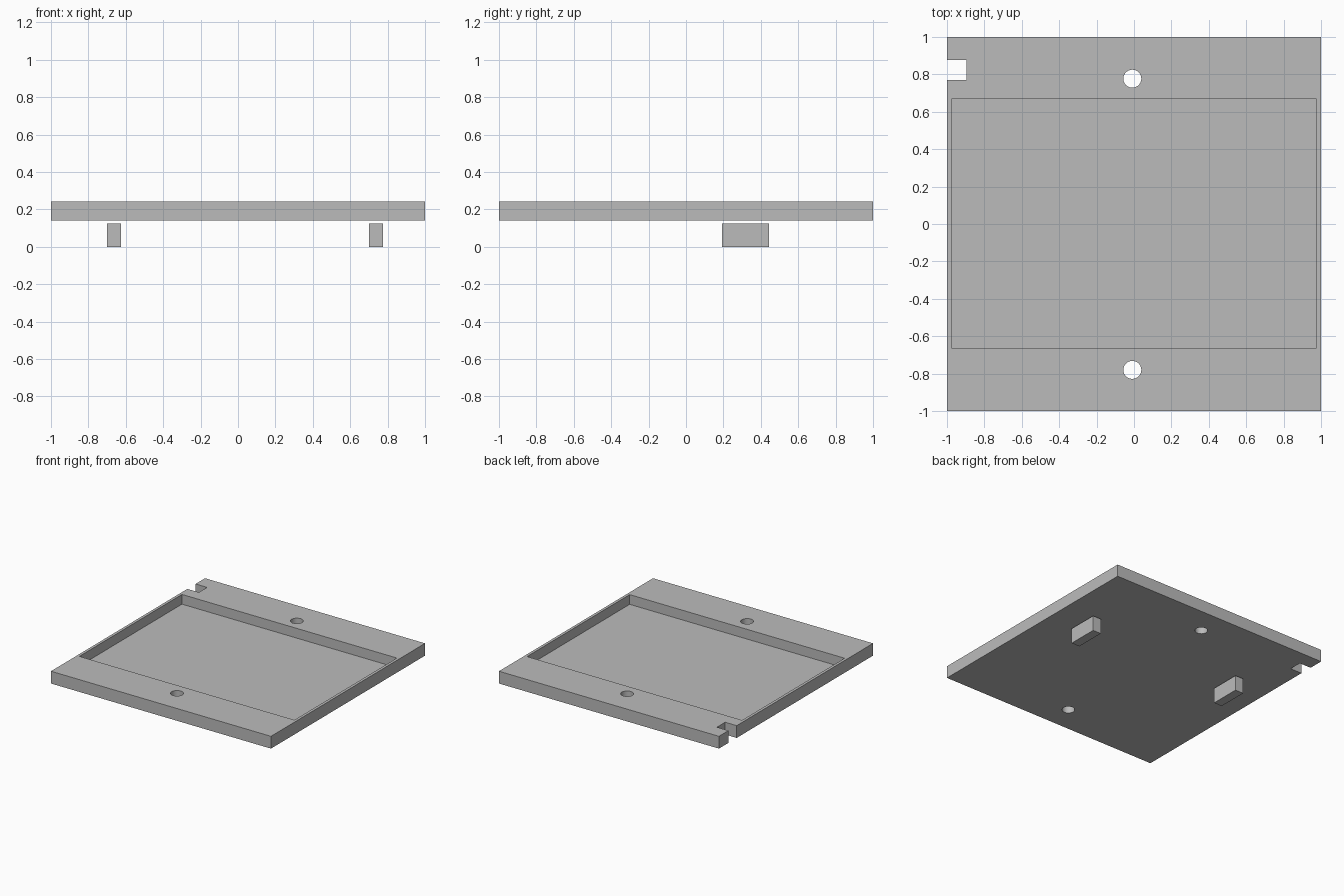
import bpy
from mathutils import Vector

cube = bpy.data.objects.get("Cube")
if cube:
    bpy.data.objects.remove(cube, do_unlink=True)

grey = bpy.data.materials.new("plain grey")
grey.use_nodes = True
colour = (0.5, 0.5, 0.5, 1)
grey.diffuse_color = colour
grey.node_tree.nodes["Principled BSDF"].inputs["Base Color"].default_value = colour


def box(name, low, high):
    low, high = Vector(low), Vector(high)
    bpy.ops.mesh.primitive_cube_add(size=1, location=(low + high) / 2)
    ob = bpy.context.object
    ob.name = name
    ob.scale = high - low
    bpy.ops.object.transform_apply(location=False, rotation=False, scale=True)
    ob.data.materials.append(grey)
    return ob


def cut(target, cutter):
    mod = target.modifiers.new(cutter.name, "BOOLEAN")
    mod.operation = "DIFFERENCE"
    mod.solver = "EXACT"
    mod.object = cutter
    cutter.hide_render = True
    cutter.hide_set(True)


BOTTOM, TOP, FLOOR = 0.142, 0.243, 0.163

# Square base plate
plate = box("base_plate", (-1, -1, BOTTOM), (1, 1, TOP))

# Wide recess and edge notch
cut(plate, box("recess_cutter", (-0.977, -0.664, FLOOR), (0.977, 0.668, 0.4)))
cut(plate, box("notch_cutter", (-1.1, 0.77, 0), (-0.895, 0.877, 0.4)))

# Round through holes at front and back
for side, y in (("front", -0.78), ("back", 0.777)):
    bpy.ops.mesh.primitive_cylinder_add(vertices=48, radius=0.048, depth=0.6,
                                        location=(-0.009, y, 0.2))
    drill = bpy.context.object
    drill.name = side + "_hole_cutter"
    drill.data.materials.append(grey)
    cut(plate, drill)

# Bake the cuts, then remove the cutters
bpy.context.view_layer.objects.active = plate
for mod in list(plate.modifiers):
    cutter = mod.object
    bpy.ops.object.modifier_apply(modifier=mod.name)
    bpy.data.objects.remove(cutter, do_unlink=True)
bpy.ops.object.select_all(action="DESELECT")
plate.select_set(True)
bpy.ops.object.shade_smooth_by_angle()

# Two blocks hanging just below the plate
for side, x in (("right", -0.7), ("left", 0.7)):
    box(side + "_lower_block", (x, 0.193, 0), (x + 0.075, 0.445, 0.126))
